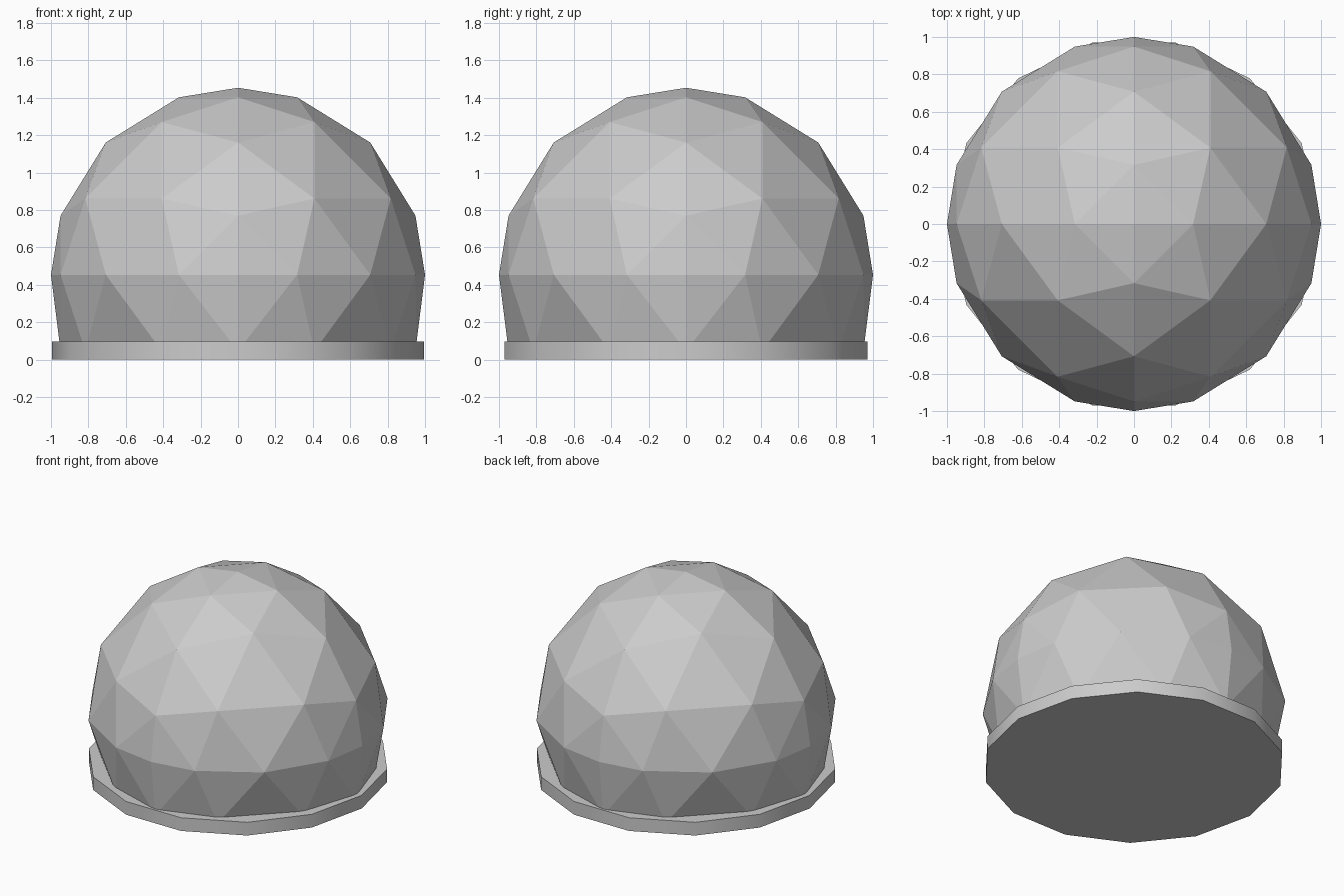
import bpy, bmesh
from mathutils import Vector

if "Cube" in bpy.data.objects:
    bpy.data.objects.remove(bpy.data.objects["Cube"])

FREQ = 4          # subdivisions per octahedron edge
CENTRE_Z = 0.454  # height of the dome's equator
SKIRT_Z = 0.047   # levelled bottom row, buried in the base
BASE_H = 0.096


def dome_point(a, b, c):
    """Octahedron grid point pushed onto the unit sphere."""
    p = Vector((a, b, c)).normalized()
    p.z = p.z + CENTRE_Z if c >= 0 else SKIRT_Z
    return p


# Geodesic dome: upper octants plus one levelled row below the equator
bm = bmesh.new()
for sx in (1, -1):
    for sy in (1, -1):
        for sz in (1, -1):
            for c in range(FREQ if sz > 0 else 1):
                for a in range(FREQ - c):
                    b = FREQ - c - a
                    tris = [((a, b, c), (a + 1, b - 1, c), (a, b - 1, c + 1))]
                    if b > 1:
                        tris.append(((a + 1, b - 1, c), (a + 1, b - 2, c + 1), (a, b - 1, c + 1)))
                    for t in tris:
                        bm.faces.new([bm.verts.new(dome_point(sx * i, sy * j, sz * k)) for i, j, k in t])
bmesh.ops.remove_doubles(bm, verts=bm.verts[:], dist=0.001)
bmesh.ops.holes_fill(bm, edges=[e for e in bm.edges if e.is_boundary], sides=0)
bmesh.ops.recalc_face_normals(bm, faces=bm.faces[:])
mesh = bpy.data.meshes.new("dome")
bm.to_mesh(mesh)
bm.free()
dome = bpy.data.objects.new("dome", mesh)
bpy.context.collection.objects.link(dome)

# Base disc: 14 sides with corners on the x axis
bpy.ops.mesh.primitive_cylinder_add(vertices=14, radius=0.995, depth=BASE_H,
                                    location=(0, 0, BASE_H / 2),
                                    rotation=(0, 0, 1.5707963))
base = bpy.context.object
base.name = "base_ring"
bpy.ops.object.shade_smooth_by_angle(angle=0.6)
